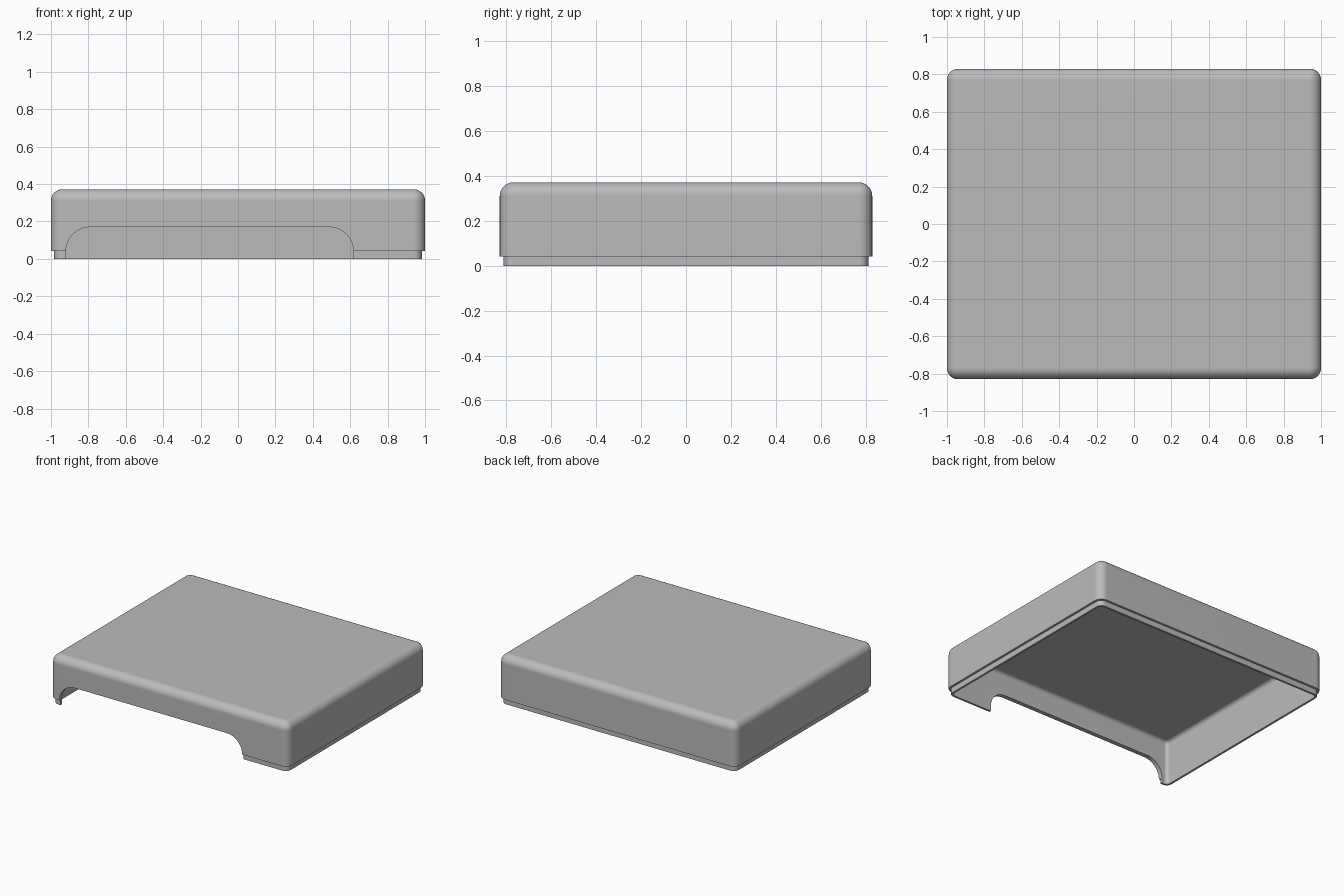
import bpy, bmesh
from math import sin, cos, pi

HALF_X, HALF_Y, TOP = 1.0, 0.83, 0.372
RADIUS, WALL = 0.06, 0.033
LIP_HEIGHT, LIP_INSET = 0.042, 0.017
SEGS = 8

if "Cube" in bpy.data.objects:
    bpy.data.objects.remove(bpy.data.objects["Cube"])

grey = bpy.data.materials.new("matte grey")
grey.use_nodes = True
colour = (0.5, 0.5, 0.5, 1)
grey.diffuse_color = colour
grey.node_tree.nodes["Principled BSDF"].inputs["Base Color"].default_value = colour


def make_object(name, bm):
    bmesh.ops.recalc_face_normals(bm, faces=bm.faces)
    mesh = bpy.data.meshes.new(name)
    bm.to_mesh(mesh)
    bm.free()
    mesh.materials.append(grey)
    obj = bpy.data.objects.new(name, mesh)
    bpy.context.collection.objects.link(obj)
    return obj


def rounded_ring(bm, inset, z):
    """Rounded rectangle loop, concentric with the outer wall."""
    verts = []
    for i, (sx, sy) in enumerate([(1, 1), (-1, 1), (-1, -1), (1, -1)]):
        for k in range(SEGS + 1):
            a = (i + k / SEGS) * pi / 2
            verts.append(bm.verts.new((sx * (HALF_X - RADIUS) + (RADIUS - inset) * cos(a),
                                       sy * (HALF_Y - RADIUS) + (RADIUS - inset) * sin(a), z)))
    return verts


def fillet(inset, top):
    """Quarter-round profile from the wall up to the flat panel."""
    r = RADIUS - inset
    return [(RADIUS - r * cos(k / SEGS * pi / 2), top - r + r * sin(k / SEGS * pi / 2))
            for k in range(SEGS + 1)]


# Hollow cover: inside ceiling, inner wall, stepped lip, outer wall, top
profile = fillet(WALL, TOP - WALL)[::-1]
profile += [(WALL, 0), (LIP_INSET, 0), (LIP_INSET, LIP_HEIGHT), (0, LIP_HEIGHT)]
profile += fillet(0, TOP)
bm = bmesh.new()
rings = [rounded_ring(bm, inset, z) for inset, z in profile]
for low, high in zip(rings, rings[1:]):
    n = len(low)
    for i in range(n):
        j = (i + 1) % n
        bm.faces.new((low[i], low[j], high[j], high[i]))
bm.faces.new(rings[0])
bm.faces.new(rings[-1])
bmesh.ops.remove_doubles(bm, verts=bm.verts, dist=1e-5)
cover = make_object("cover_shell", bm)

# Wide rounded opening in the front wall
LEFT, RIGHT, HEIGHT, ROUND = -0.92, 0.617, 0.17, 0.13
outline = [(RIGHT, -0.1)]
for cx, start in ((RIGHT - ROUND, 0), (LEFT + ROUND, pi / 2)):
    for k in range(13):
        a = start + k / 12 * pi / 2
        outline.append((cx + ROUND * cos(a), HEIGHT - ROUND + ROUND * sin(a)))
outline.append((LEFT, -0.1))
bm = bmesh.new()
face = bm.faces.new([bm.verts.new((x, -0.95, z)) for x, z in outline])
moved = bmesh.ops.extrude_face_region(bm, geom=[face])["geom"]
bmesh.ops.translate(bm, vec=(0, 0.35, 0),
                    verts=[v for v in moved if isinstance(v, bmesh.types.BMVert)])
cutter = make_object("opening_cutter", bm)
cutter.hide_render = True

for obj in bpy.context.selected_objects:
    obj.select_set(False)
bpy.context.view_layer.objects.active = cover
cover.select_set(True)
cut = cover.modifiers.new("front_opening", 'BOOLEAN')
cut.operation = 'DIFFERENCE'
cut.solver = 'EXACT'
cut.object = cutter
bpy.ops.object.modifier_apply(modifier=cut.name)
bpy.data.objects.remove(cutter)

# Smooth fillets, flat panels
bpy.ops.object.shade_smooth_by_angle(angle=pi / 6)
weighted = cover.modifiers.new("flat_panels", 'WEIGHTED_NORMAL')
weighted.keep_sharp = True
